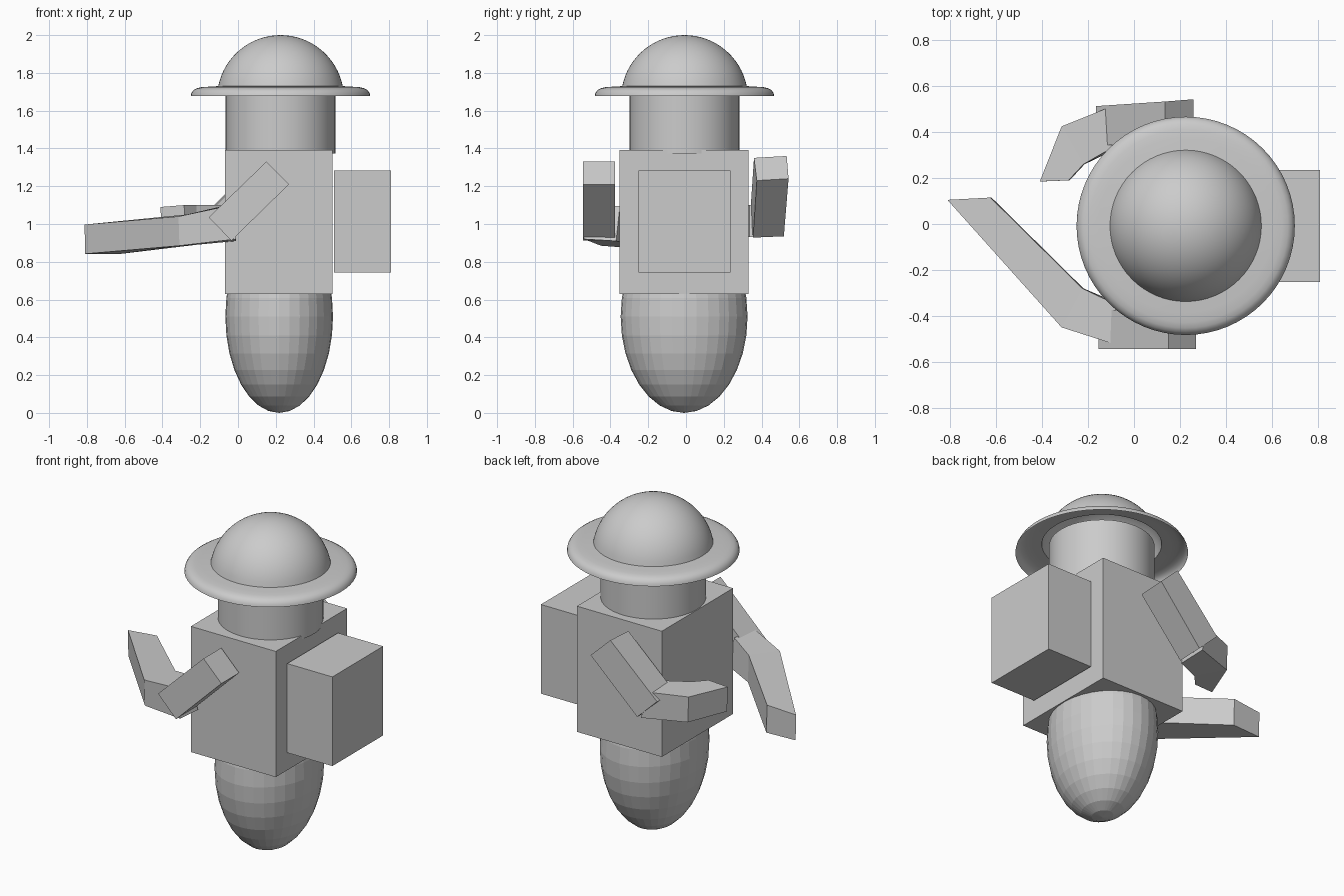
import bpy, bmesh, math

if "Cube" in bpy.data.objects:
    bpy.data.objects.remove(bpy.data.objects["Cube"])

CX, CY = 0.225, -0.008   # axis of head and hat


def make_object(name, bm):
    bmesh.ops.recalc_face_normals(bm, faces=bm.faces[:])
    mesh = bpy.data.meshes.new(name)
    bm.to_mesh(mesh)
    bm.free()
    ob = bpy.data.objects.new(name, mesh)
    bpy.context.collection.objects.link(ob)
    return ob


def box(name, x, y, z):
    bm = bmesh.new()
    bmesh.ops.create_cube(bm, size=1)
    for v in bm.verts:
        for i, (lo, hi) in enumerate((x, y, z)):
            v.co[i] = hi if v.co[i] > 0 else lo
    return make_object(name, bm)


def loft(name, sections):
    """Skin a chain of four-cornered cross-sections and cap both ends."""
    bm = bmesh.new()
    rings = [[bm.verts.new(p) for p in s] for s in sections]
    for a, b in zip(rings, rings[1:]):
        for i in range(4):
            j = (i + 1) % 4
            bm.faces.new((a[i], a[j], b[j], b[i]))
    bm.faces.new(rings[0])
    bm.faces.new(rings[-1])
    return make_object(name, bm)


def lathe(name, profile, steps=64):
    """Spin (radius, z) points about the head axis, smooth shaded."""
    bm = bmesh.new()
    vs = [bm.verts.new((CX + r, CY, z)) for r, z in profile]
    es = [bm.edges.new(p) for p in zip(vs, vs[1:])]
    bmesh.ops.spin(bm, geom=vs + es, cent=(CX, CY, 0), axis=(0, 0, 1),
                   angle=2 * math.pi, steps=steps)
    bmesh.ops.remove_doubles(bm, verts=bm.verts[:], dist=1e-4)
    ob = make_object(name, bm)
    bpy.ops.object.select_all(action='DESELECT')
    ob.select_set(True)
    bpy.context.view_layer.objects.active = ob
    bpy.ops.object.shade_smooth_by_angle(angle=math.radians(40))
    return ob


# Torso and backpack
box("torso", (-0.07, 0.50), (-0.352, 0.332), (0.63, 1.393))
box("backpack", (0.507, 0.81), (-0.252, 0.235), (0.742, 1.283))

# Rounded lower body, flat faceted
bm = bmesh.new()
bmesh.ops.create_uvsphere(bm, u_segments=32, v_segments=16, radius=1)
for v in bm.verts:
    v.co = (0.218 + 0.285 * v.co.x, -0.01 + 0.336 * v.co.y, 0.51 + 0.51 * v.co.z)
make_object("lower_body", bm)

# Head
lathe("head", [(0, 1.372), (0.29, 1.372), (0.29, 1.72), (0, 1.72)])

# Hat: dome flowing into a thin turned-down brim
R, ZC = 0.336, 1.664
a0 = math.asin((1.73 - ZC) / R)
dome = [(R * math.cos(a), ZC + R * math.sin(a))
        for a in (a0 + (math.pi / 2 - a0) * i / 16 for i in range(17))]
dome[-1] = (0, 2.0)
brim = [(0.475, 1.678), (0.472, 1.692), (0.462, 1.708), (0.445, 1.718),
        (0.42, 1.724), (0.38, 1.727)]
lathe("hat", brim + dome)

# Upper arms
loft("right_upper_arm", [
    [(0.15, -0.375, 1.33), (0.15, -0.545, 1.33), (0.27, -0.545, 1.21), (0.27, -0.375, 1.21)],
    [(-0.155, -0.375, 1.035), (-0.155, -0.545, 1.035), (-0.035, -0.545, 0.912), (-0.035, -0.375, 0.912)]])
loft("left_upper_arm", [
    [(0.135, 0.36, 1.35), (0.135, 0.533, 1.36), (0.26, 0.543, 1.24), (0.26, 0.375, 1.23)],
    [(-0.165, 0.34, 1.05), (-0.165, 0.513, 1.06), (-0.035, 0.518, 0.935), (-0.035, 0.355, 0.928)]])

# Bent forearms: elbow, wrist crease, hand end
loft("right_forearm", [
    [(-0.08, -0.525, 1.09), (-0.01, -0.54, 0.92), (-0.01, -0.37, 0.91), (-0.08, -0.35, 1.095)],
    [(-0.315, -0.45, 1.04), (-0.31, -0.45, 0.885), (-0.22, -0.28, 0.89), (-0.225, -0.28, 1.055)],
    [(-0.812, 0.105, 0.997), (-0.81, 0.105, 0.842), (-0.62, 0.115, 0.842), (-0.625, 0.115, 1.01)]])
loft("left_forearm", [
    [(-0.09, 0.515, 1.10), (-0.06, 0.515, 0.935), (-0.06, 0.335, 0.93), (-0.09, 0.335, 1.10)],
    [(-0.315, 0.425, 1.095), (-0.31, 0.425, 0.94), (-0.215, 0.26, 0.94), (-0.22, 0.26, 1.10)],
    [(-0.41, 0.185, 1.09), (-0.405, 0.185, 0.94), (-0.28, 0.19, 0.94), (-0.285, 0.19, 1.10)]])
